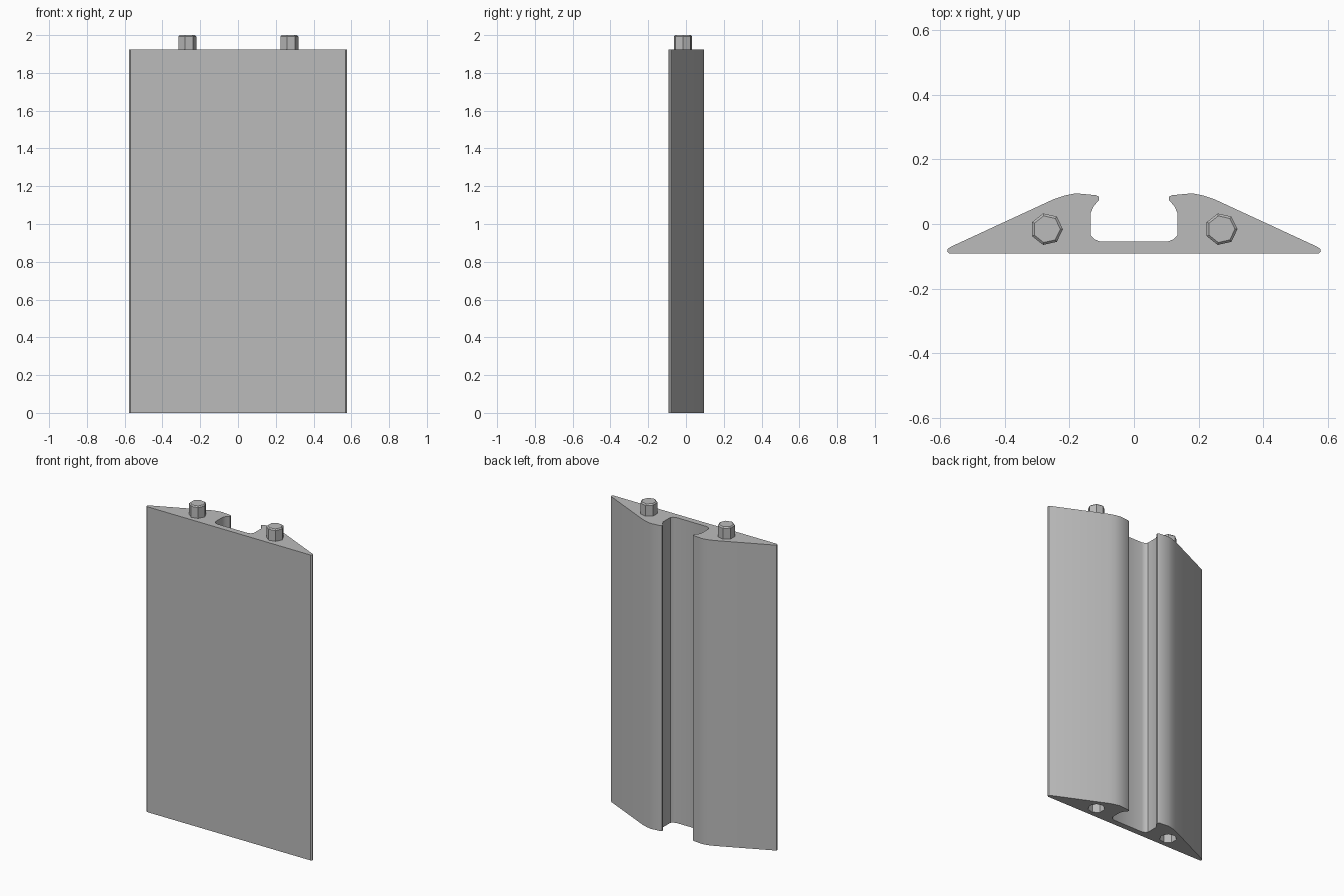
import bpy, bmesh, math

cube = bpy.data.objects.get("Cube")
if cube:
    bpy.data.objects.remove(cube, do_unlink=True)

BODY_TOP = 1.925
PEG_X, PEG_Y, PEG_R = 0.27, -0.016, 0.05

grey = bpy.data.materials.new("plain grey")
grey.use_nodes = True
colour = (0.5, 0.5, 0.5, 1)
grey.diffuse_color = colour
grey.node_tree.nodes["Principled BSDF"].inputs["Base Color"].default_value = colour


def make_object(name, bm):
    bmesh.ops.recalc_face_normals(bm, faces=bm.faces)
    mesh = bpy.data.meshes.new(name)
    bm.to_mesh(mesh)
    bm.free()
    mesh.materials.append(grey)
    obj = bpy.data.objects.new(name, mesh)
    bpy.context.collection.objects.link(obj)
    return obj


def prism(outline, z0, z1):
    bm = bmesh.new()
    base = bm.faces.new([bm.verts.new((x, y, z0)) for x, y in outline])
    top = bmesh.ops.extrude_face_region(bm, geom=[base])["geom"]
    verts = [v for v in top if isinstance(v, bmesh.types.BMVert)]
    bmesh.ops.translate(bm, verts=verts, vec=(0, 0, z1 - z0))
    return bm


def heptagon(x, y, r):
    turns = [math.tau * i / 7 for i in range(7)]
    return [(x + r * math.cos(a), y + r * math.sin(a)) for a in turns]


def smooth(obj, degrees):
    bpy.ops.object.select_all(action="DESELECT")
    obj.select_set(True)
    bpy.context.view_layer.objects.active = obj
    bpy.ops.object.shade_smooth_by_angle(angle=math.radians(degrees))


# Body: mirrored wedge profile with an undercut channel along the back
half = [
    (0.57, -0.092), (0.578, -0.085), (0.576, -0.077), (0.568, -0.071),
    (0.25, 0.076), (0.215, 0.088), (0.18, 0.095), (0.118, 0.089),
    (0.108, 0.084), (0.108, 0.074), (0.125, 0.055), (0.134, 0.035),
    (0.134, -0.035), (0.123, -0.047), (0.105, -0.054),
]
outline = half + [(-x, y) for x, y in reversed(half)]
body = make_object("body", prism(outline, 0, BODY_TOP))

# Peg sockets sunk into the bottom, matching the pegs
for side in (-1, 1):
    cutter = make_object("socket_cutter", prism(heptagon(side * PEG_X, PEG_Y, PEG_R), -0.05, 0.09))
    cutter.hide_render = True
    cut = body.modifiers.new("socket", "BOOLEAN")
    cut.operation = "DIFFERENCE"
    cut.solver = "EXACT"
    cut.object = cutter
    bpy.context.view_layer.objects.active = body
    bpy.ops.object.modifier_apply(modifier=cut.name)
    bpy.data.objects.remove(cutter, do_unlink=True)
smooth(body, 35)

# Seven-sided locating pegs with a softened top rim
for side, name in ((1, "left_peg"), (-1, "right_peg")):
    bm = prism(heptagon(side * PEG_X, PEG_Y, PEG_R), BODY_TOP - 0.005, 2)
    rim = [e for e in bm.edges if all(v.co.z > 1.99 for v in e.verts)]
    bmesh.ops.bevel(bm, geom=rim, offset=0.007, segments=1, affect="EDGES")
    make_object(name, bm)
